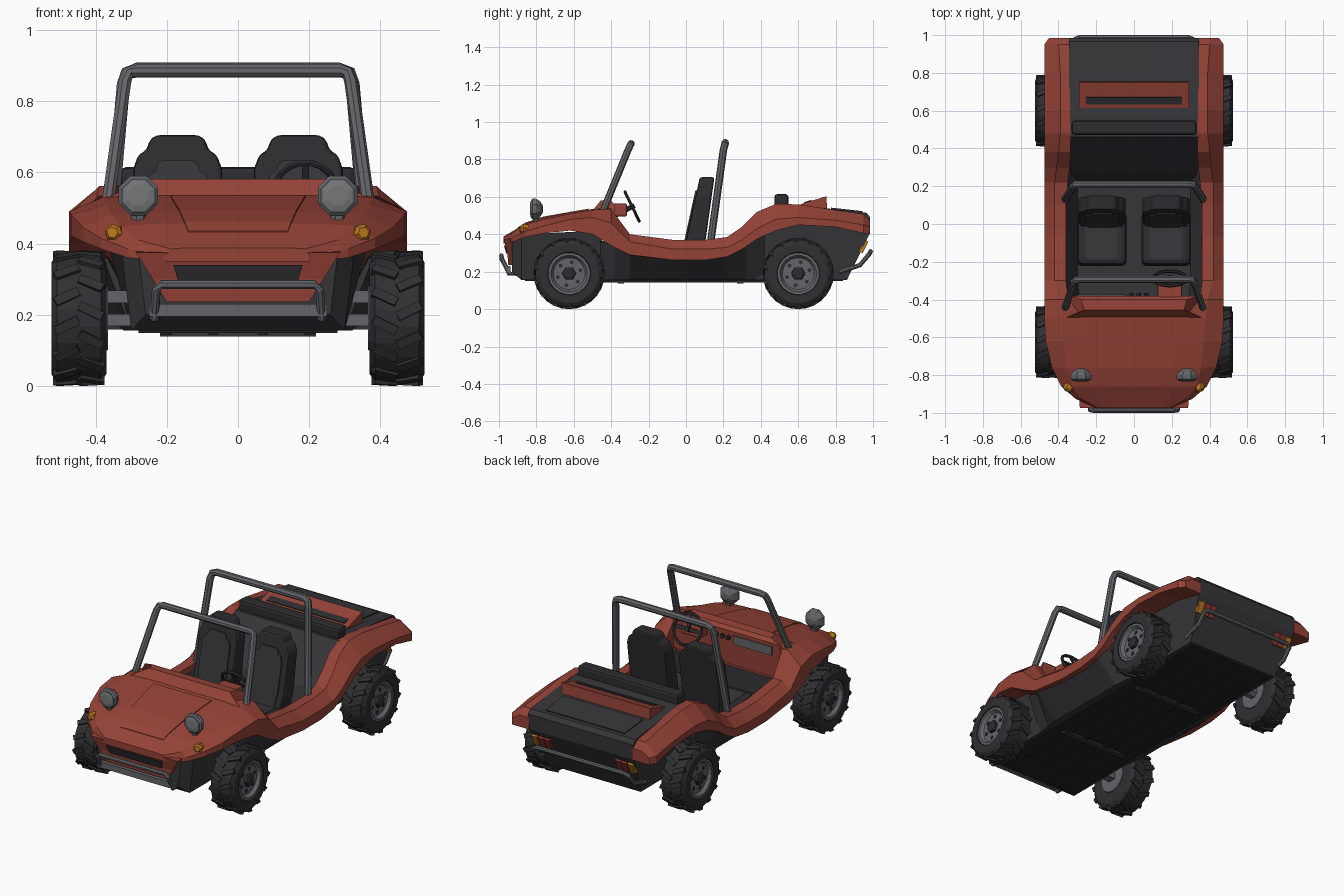
import bpy, bmesh, math
from mathutils import Vector, Matrix, Euler

if "Cube" in bpy.data.objects:
    bpy.data.objects.remove(bpy.data.objects["Cube"])


def mat(name, r, g, b):
    m = bpy.data.materials.new(name)
    m.diffuse_color = (r, g, b, 1)
    m.use_nodes = True
    m.node_tree.nodes["Principled BSDF"].inputs["Base Color"].default_value = m.diffuse_color
    return m


RED = mat("body red", .30, .055, .038)
DARK = mat("dark grey panel", .037, .037, .042)
SEAT = mat("seat black", .026, .026, .030)
TYRE = mat("tyre rubber", .029, .029, .032)
STEEL = mat("steel grey", .125, .13, .14)
FLOOR = mat("underside black", .016, .016, .018)
LENS = mat("lens grey", .18, .185, .19)
ORANGE = mat("signal orange", .50, .19, .012)
TAIL = mat("tail light red", .30, .04, .03)


def finish(name, bm, m, bevel=0):
    bmesh.ops.recalc_face_normals(bm, faces=bm.faces)
    me = bpy.data.meshes.new(name)
    bm.to_mesh(me)
    bm.free()
    me.materials.append(m)
    ob = bpy.data.objects.new(name, me)
    bpy.context.collection.objects.link(ob)
    if bevel:
        b = ob.modifiers.new("bevel", 'BEVEL')
        b.width, b.segments = bevel, 2
    return ob


def loft(name, rings, m, closed=False, bevel=0):
    bm = bmesh.new()
    vs = [[bm.verts.new(p) for p in r] for r in rings]
    n, k = len(vs), len(vs[0])
    for i in range(n if closed else n - 1):
        a, b = vs[i], vs[(i + 1) % n]
        for j in range(k):
            bm.faces.new((a[j], a[(j + 1) % k], b[(j + 1) % k], b[j]))
    if not closed:
        bm.faces.new(vs[0])
        bm.faces.new(vs[-1])
    return finish(name, bm, m, bevel)


def box(name, c, size, m, bevel=0, rot=(0, 0, 0)):
    bm = bmesh.new()
    M = Matrix.Translation(c) @ Euler(rot).to_matrix().to_4x4() @ Matrix.Diagonal((*size, 1))
    bmesh.ops.create_cube(bm, size=1, matrix=M)
    return finish(name, bm, m, bevel)


def revolve(name, c, axis, prof, m, sides=20):
    q = Vector((0, 0, 1)).rotation_difference(Vector(axis))
    step = 2 * math.pi / sides
    return loft(name, [[Vector(c) + q @ Vector((r * math.cos((j + .5) * step), r * math.sin((j + .5) * step), o))
                        for j in range(sides)] for o, r in prof], m)


def tube(name, pts, r, m, sides=8):
    pts = [Vector(p) for p in pts]
    rings, up = [], None
    for i, p in enumerate(pts):
        t = (pts[min(i + 1, len(pts) - 1)] - pts[max(i - 1, 0)]).normalized()
        u = t.orthogonal() if up is None else up - t * up.dot(t)
        up = u.normalized()
        w = t.cross(up)
        rings.append([p + r * (math.cos(a) * up + math.sin(a) * w)
                      for a in ((j + .5) * 2 * math.pi / sides for j in range(sides))])
    return loft(name, rings, m)


def hoop(name, half, r, m):
    # mirrored tube: half path runs from the foot to the top bar
    return tube(name, [(-x, y, z) for x, y, z in half] + half[::-1], r, m)


def prism(name, prof, width, m, bevel=0):
    # side profile (y, z) stretched across x, width depends on height
    return loft(name, [[(s * width(z), y, z) for y, z in prof] for s in (-1, 1)], m, bevel=bevel)


# front hood with fenders: y, outer x, bottom z, shoulder z, fender x, fender z, hood x, hood z
HOOD = [(-.975, .20, .35, .365, .19, .385, .14, .388), (-.925, .31, .36, .385, .28, .41, .19, .418),
        (-.86, .385, .385, .415, .33, .45, .20, .457), (-.76, .435, .405, .445, .355, .48, .21, .49),
        (-.62, .468, .42, .48, .37, .51, .22, .515), (-.50, .475, .40, .49, .38, .53, .25, .535),
        (-.40, .475, .34, .46, .39, .535, .25, .545)]
rings = []
for y, xo, zb, zm, xt, zt, xh, zh in HOOD:
    half = [(xo, zb), (xo, zm), (xt, zt), (xh, zh)]
    rings.append([(x, y, z) for x, z in half] + [(-x, y, z) for x, z in half[::-1]])
loft("front_hood", rings, RED)
loft("hood_panel", [[(s * x, y, z + d) for s, d in ((-1, -.01), (1, -.01), (1, .005), (-1, .005))]
                    for y, x, z in ((-.90, .14, .431), (-.86, .15, .457), (-.76, .165, .49),
                                    (-.62, .18, .515), (-.52, .19, .532))], RED)
prism("cowl_and_dash", [(-.505, .52), (-.455, .582), (-.40, .578), (-.38, .56), (-.385, .36), (-.50, .40)],
      lambda z: .38 if z < .55 else .38 - (z - .55) * 3.6, RED)

# side rails running into rear fenders: y, outer x, bottom, shoulder, top x, top z, inner x
RAIL = [(-.40, .475, .34, .46, .39, .535, .35), (-.30, .475, .29, .36, .42, .40, .36),
        (-.07, .475, .262, .32, .42, .37, .36), (.10, .475, .262, .32, .42, .37, .36),
        (.22, .475, .28, .33, .42, .385, .35), (.30, .475, .32, .37, .41, .44, .34),
        (.38, .475, .375, .43, .40, .52, .335), (.48, .475, .42, .48, .39, .562, .335),
        (.60, .475, .45, .49, .39, .56, .34), (.80, .475, .44, .475, .39, .53, .34),
        (.95, .475, .405, .45, .40, .508, .34), (.985, .45, .40, .44, .40, .47, .34)]
for s in (-1, 1):
    loft("side_rail", [[(s * xo, y, zb), (s * xo, y, zm), (s * xt, y, zt), (s * xi, y, zt), (s * xi, y, zb)]
                       for y, xo, zb, zm, xt, zt, xi in RAIL], RED)

# dark tub: y, floor x, top x, outer top z, inner top z
TUB = [(-.46, .30, .38, .36, .36), (-.38, .31, .40, .345, .38), (-.30, .32, .46, .30, .385),
       (0, .32, .46, .275, .355), (.22, .32, .46, .29, .37), (.32, .31, .44, .35, .42), (.42, .30, .38, .42, .48)]
rings = []
for y, xb, xt, zt, zr in TUB:
    half = [(xb, .155), (xt, zt), (.368, zr), (xb - .02, .19)]
    rings.append([(x, y, z) for x, z in half] + [(-x, y, z) for x, z in half[::-1]])
loft("cockpit_tub", rings, DARK)
loft("front_tub", [[(-xb, y, zb), (xb, y, zb), (xt, y, zt), (-xt, y, zt)] for y, xb, xt, zb, zt in
                   ((-.93, .26, .28, .20, .37), (-.88, .30, .33, .155, .40), (-.45, .30, .37, .155, .42))], DARK)
prism("rear_engine_cover", [(.22, .155), (.27, .33), (.46, .555), (.56, .56), (.965, .515), (.985, .49),
                            (.98, .40), (.86, .155)], lambda z: min(.345, .305 + (z - .15) * .16), DARK)
box("deck_panel", (0, .86, .529), (.52, .17, .008), DARK, rot=(-.11, 0, 0))
box("folded_top_roll", (0, .51, .58), (.66, .075, .07), SEAT, .015)
box("floor_pan", (0, -.01, .153), (.56, 1.70, .008), FLOOR)
for x in (-.2, -.07, .07, .2):
    box("floor_rib", (x, 0, .148), (.03, 1.4, .01), FLOOR)
for y in (-.35, .29):
    box("cross_member", (0, y, .146), (.44, .035, .016), DARK)

# rear scoop
prism("rear_scoop", [(.61, .54), (.615, .562), (.75, .603), (.755, .53)], lambda z: .29, RED)
box("scoop_slot", (0, .652, .574), (.51, .04, .008), SEAT, rot=(.295, 0, 0))

# nose and grille
prism("nose", [(-.975, .375), (-.955, .30), (-.95, .235), (-.90, .235), (-.90, .38)],
      lambda z: .20 + (z - .235) * .62, RED)
prism("grille", [(-.973, .34), (-.962, .298), (-.94, .298), (-.94, .34)], lambda z: .17 + (z - .3) * .3, SEAT)

# dashboard and steering
box("glove_box", (-.175, -.378, .515), (.25, .012, .05), STEEL)
for x in (-.015, .025, .065):
    revolve("dash_knob", (x, -.385, .52), (0, 1, 0), [(0, .014), (.02, .012)], SEAT, 8)
box("instrument_pod", (.19, -.36, .53), (.13, .09, .07), RED, .01)
tilt = math.radians(-64)
bpy.ops.mesh.primitive_torus_add(major_segments=18, minor_segments=6, major_radius=.088, minor_radius=.009,
                                 location=(.19, -.288, .548), rotation=(tilt, 0, 0))
bpy.context.object.name = "steering_wheel"
bpy.context.object.data.materials.append(SEAT)
box("steering_spoke", (.19, -.288, .548), (.17, .02, .008), SEAT, rot=(tilt, 0, 0))
box("steering_spoke", (.19, -.307, .588), (.02, .085, .008), SEAT, rot=(tilt, 0, 0))
tube("steering_column", [(.19, -.275, .554), (.19, -.40, .49)], .014, SEAT)

# seats
BACK = [(.10, .24), (.125, .38), (.125, .61), (.11, .65), (.088, .662), (.078, .692), (.06, .705)]
for cx in (-.17, .17):
    def outline(k, front):
        pts = [(x * k, .45 + (z - .45) * k) for x, z in BACK]
        pts += [(-x, z) for x, z in pts[::-1]]
        return [(cx + x, front(z), z) for x, z in pts]
    loft("seat_back", [outline(1, lambda z: .0 + (z - .37) * .22),
                       outline(1, lambda z: .105 + (z - .37) * .14)], SEAT, bevel=.015)
    loft("seat_pad", [outline(.72, lambda z: -.008 + (z - .37) * .22),
                      outline(.72, lambda z: .02 + (z - .37) * .22)], DARK)
    box("seat_cushion", (cx, -.08, .26), (.26, .28, .12), SEAT, .025, (-.08, 0, 0))
    box("cushion_pad", (cx, -.09, .314), (.18, .2, .02), DARK, .006, (-.08, 0, 0))

# roll bar, windscreen frame and bumpers
hoop("windscreen_frame", [(.365, -.445, .52), (.318, -.308, .855), (.308, -.296, .88), (.285, -.293, .885)], .019, STEEL)
hoop("roll_bar", [(.368, .12, .28), (.364, .135, .38), (.322, .20, .85), (.312, .208, .88), (.285, .21, .89)], .02, STEEL)
hoop("front_bumper", [(.235, -.90, .19), (.235, -.945, .19), (.23, -.985, .27), (.215, -.987, .285)], .013, STEEL)
box("front_bumper_bar", (0, -.95, .212), (.50, .025, .035), STEEL)
hoop("rear_bumper", [(.31, .82, .20), (.31, .93, .235), (.31, .98, .295), (.29, .987, .308)], .013, STEEL)

for s in (-1, 1):
    # lamps
    revolve("headlight", (s * .28, -.82, .535), (0, 1, 0), [(-.008, .05), (0, .06), (.018, .06), (.04, .045), (.055, .02)], STEEL, 8)
    revolve("headlight_lens", (s * .28, -.83, .535), (0, 1, 0), [(-.004, .03), (0, .046), (.008, .046)], LENS, 8)
    tube("headlight_post", [(s * .28, -.80, .44), (s * .28, -.80, .49)], .02, STEEL, 6)
    revolve("turn_signal", (s * .35, -.875, .43), (s * .3, -1, .1), [(-.03, .026), (.0, .026), (.012, .016)], ORANGE, 6)
    for x, m in ((.315, ORANGE), (.272, TAIL), (.232, TAIL)):
        box("tail_light", (s * x, .951, .335), (.036, .02, .07), m, rot=(-.45, 0, 0))
    # axles and wheels
    for z in (.185, .25):
        box("front_axle", (s * .33, -.625, z), (.16, .05, .035), STEEL)
    tube("rear_axle", [(s * .22, .60, .19), (s * .42, .60, .19)], .035, STEEL)
    for y in (-.625, .60):
        c, ax = (s * .4475, y, .19), (s, 0, 0)
        revolve("tyre", c, ax, [(-.0775, .115), (-.0775, .158), (-.062, .181), (.062, .181), (.0775, .158),
                                (.0775, .115), (.05, .106)], TYRE, 24)
        revolve("rim", c, ax, [(.045, .112), (.072, .112), (.072, .098), (.054, .085)], STEEL)
        revolve("brake_drum", c, ax, [(-.082, .09), (-.06, .10)], STEEL)
        revolve("hub", c, ax, [(.05, .038), (.07, .036), (.076, .025)], SEAT, 6)
        bm = bmesh.new()
        for k in range(14):
            for t in (-1, 1):
                M = (Matrix.Translation(c) @ Matrix.Rotation((k + t * .25) * 2 * math.pi / 14, 4, 'X')
                     @ Matrix.Translation((t * .034, 0, .1755)) @ Matrix.Rotation(t * s * .45, 4, 'Z')
                     @ Matrix.Diagonal((.072, .026, .027, 1)))
                bmesh.ops.create_cube(bm, size=1, matrix=M)
        finish("tyre_lugs", bm, TYRE)
        for k in range(6):
            a = k * math.pi / 3 + .3
            revolve("wheel_hole", (c[0], y + .063 * math.cos(a), .19 + .063 * math.sin(a)), ax,
                    [(.05, .011), (.058, .011)], SEAT, 6)
